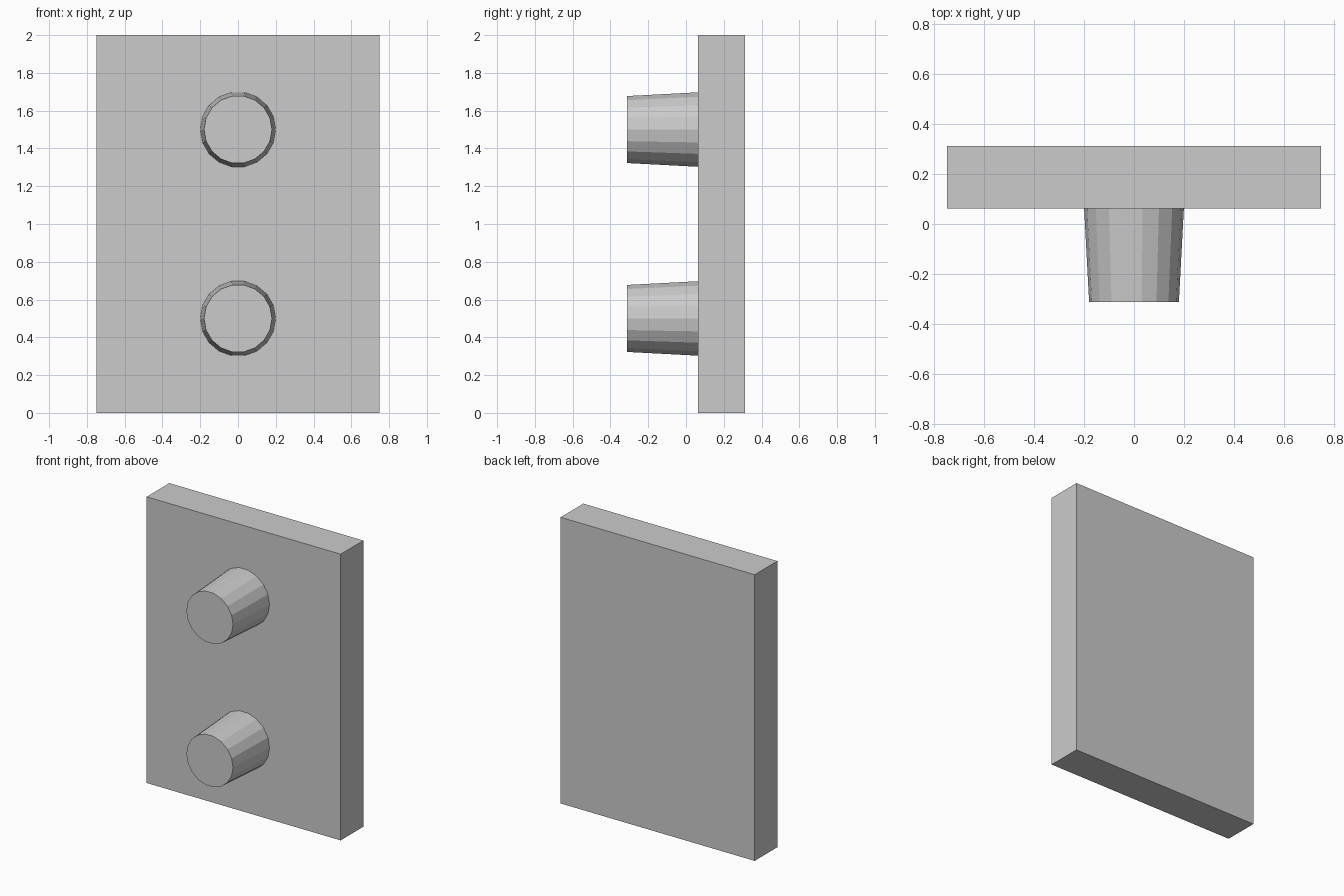
import bpy
import bmesh
from math import radians
from mathutils import Matrix

if "Cube" in bpy.data.objects:
    bpy.data.objects.remove(bpy.data.objects["Cube"])

FRONT, JOIN, BACK = -0.3125, 0.0625, 0.3125


def finish(name, bm):
    mesh = bpy.data.meshes.new(name)
    bm.to_mesh(mesh)
    bm.free()
    obj = bpy.data.objects.new(name, mesh)
    bpy.context.collection.objects.link(obj)
    return obj


# Upright back plate
bm = bmesh.new()
bmesh.ops.create_cube(bm, size=1, matrix=Matrix.Translation((0, (JOIN + BACK) / 2, 1))
                      @ Matrix.Diagonal((1.5, BACK - JOIN, 2, 1)))
finish("plate", bm)


# Tapered 18-sided peg pointing forward, corners at left and right
def peg(name, z):
    bm = bmesh.new()
    place = (Matrix.Translation((0, (FRONT + JOIN) / 2, z))
             @ Matrix.Rotation(radians(90), 4, 'X')
             @ Matrix.Rotation(radians(90), 4, 'Z'))
    bmesh.ops.create_cone(bm, cap_ends=True, segments=18, radius1=0.2, radius2=0.18,
                          depth=JOIN - FRONT, matrix=place)
    return finish(name, bm)


for name, z in (("lower_peg", 0.5), ("upper_peg", 1.5)):
    peg(name, z)
